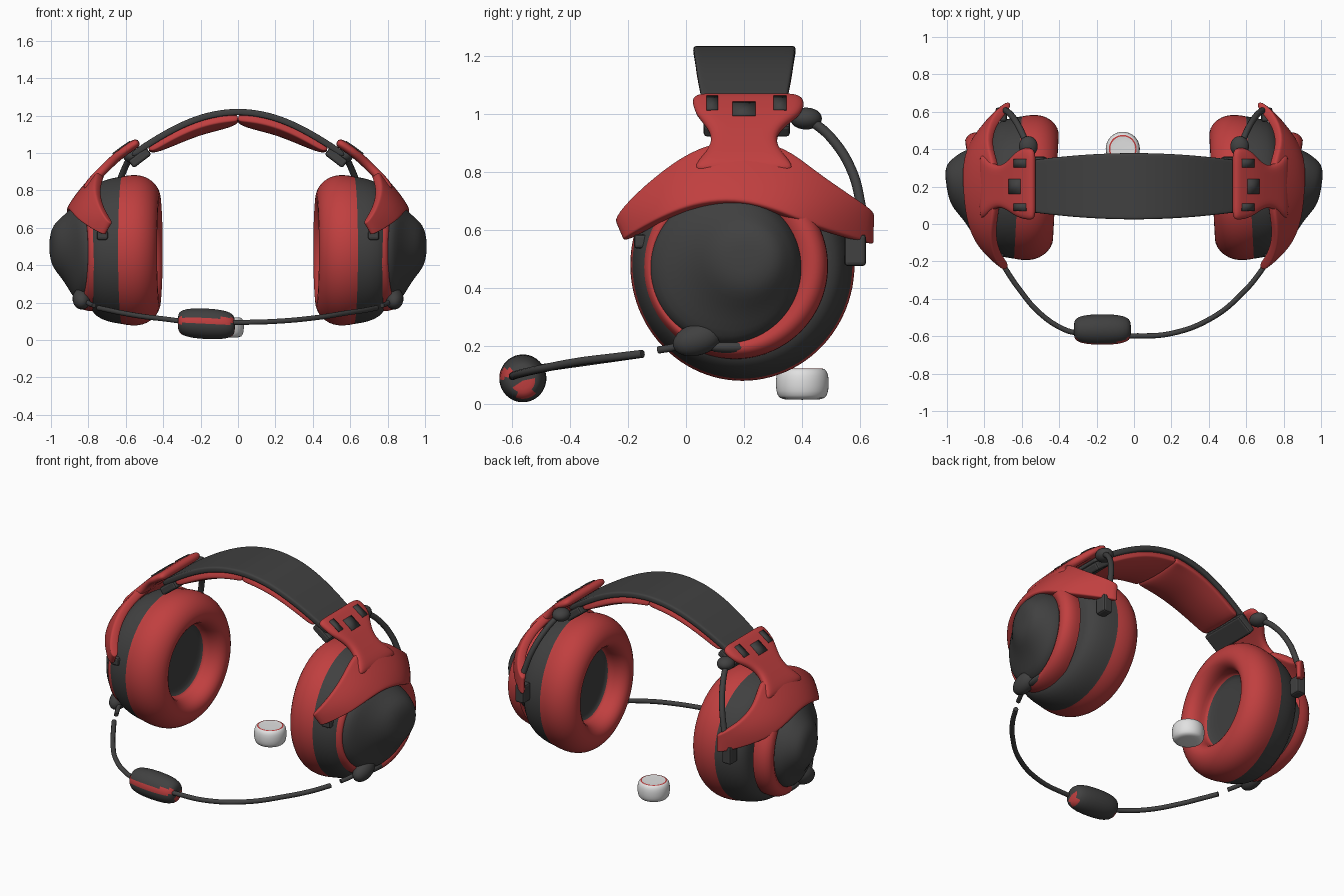
import bpy, bmesh, math
from mathutils import Matrix

if "Cube" in bpy.data.objects:
    bpy.data.objects.remove(bpy.data.objects["Cube"])


def material(name, rgb):
    m = bpy.data.materials.new(name)
    m.diffuse_color = (*rgb, 1)
    m.use_nodes = True
    m.node_tree.nodes["Principled BSDF"].inputs["Base Color"].default_value = m.diffuse_color
    return m


DARK = material("charcoal", (0.052, 0.052, 0.052))
RED = material("red", (0.53, 0.05, 0.05))
WHITE = material("off white", (0.75, 0.75, 0.75))
MATS = [DARK, RED, WHITE]


def finish(name, bm, mats, mirror=False, subsurf=0, thick=0, bevel=0):
    me = bpy.data.meshes.new(name)
    bmesh.ops.recalc_face_normals(bm, faces=bm.faces)
    for f in bm.faces:
        f.smooth = not bevel
    bm.to_mesh(me)
    bm.free()
    for m in mats:
        me.materials.append(m)
    ob = bpy.data.objects.new(name, me)
    bpy.context.collection.objects.link(ob)
    if thick:
        s = ob.modifiers.new("thickness", 'SOLIDIFY')
        s.thickness, s.offset = thick, 0
    if bevel:
        b = ob.modifiers.new("bevel", 'BEVEL')
        b.width, b.segments = bevel, 2
    if subsurf:
        s = ob.modifiers.new("smooth", 'SUBSURF')
        s.levels = s.render_levels = subsurf
    if mirror:
        ob.modifiers.new("mirror", 'MIRROR')
    return ob


def lathe(name, profile, n=40, yaw=0.0, mirror=True, subsurf=1, rule=None, squash=1.0):
    """Profile rows: x, radius, centre y, centre z, material index up to next row."""
    bm = bmesh.new()
    rings = []
    for x, r, cy, cz, _ in profile:
        ring = []
        for i in range(n):
            a = 2 * math.pi * i / n
            y = cy + squash * r * math.cos(a)
            ring.append(bm.verts.new((x - yaw * (y - 0.2), y, cz + r * math.sin(a))))
        rings.append(ring)
    for k in range(len(rings) - 1):
        for i in range(n):
            j = (i + 1) % n
            f = bm.faces.new((rings[k][i], rings[k][j], rings[k + 1][j], rings[k + 1][i]))
            f.material_index = profile[k][4]
            if rule and rule(f.calc_center_median()):
                f.material_index = 1
    bmesh.ops.remove_doubles(bm, verts=bm.verts, dist=0.0005)
    return finish(name, bm, MATS, mirror, subsurf)


def sheet(name, rows, mat, thick, mirror=True, subsurf=2):
    """Thick smooth sheet through rows of points."""
    bm = bmesh.new()
    v = [[bm.verts.new(p) for p in row] for row in rows]
    for a, b in zip(v, v[1:]):
        for i in range(len(a) - 1):
            bm.faces.new((a[i], a[i + 1], b[i + 1], b[i]))
    return finish(name, bm, [mat], mirror, subsurf, thick)


def tube(name, pts, r, mirror=False):
    cu = bpy.data.curves.new(name, 'CURVE')
    cu.dimensions, cu.bevel_depth, cu.bevel_resolution = '3D', r, 3
    cu.use_fill_caps = True
    sp = cu.splines.new('BEZIER')
    sp.bezier_points.add(len(pts) - 1)
    for bp, p in zip(sp.bezier_points, pts):
        bp.co = p
        bp.handle_left_type = bp.handle_right_type = 'AUTO'
    cu.materials.append(DARK)
    ob = bpy.data.objects.new(name, cu)
    bpy.context.collection.objects.link(ob)
    if mirror:
        ob.modifiers.new("mirror", 'MIRROR')


def box(name, loc, size, tilt=0.0, mat=DARK):
    bm = bmesh.new()
    m = Matrix.Translation(loc) @ Matrix.Rotation(tilt, 4, 'Y') @ Matrix.Diagonal((*size, 1))
    bmesh.ops.create_cube(bm, size=1, matrix=m)
    finish(name, bm, [mat], True, bevel=0.012)


def ball(name, loc, radii, tilt=0.0):
    bm = bmesh.new()
    m = Matrix.Translation(loc) @ Matrix.Rotation(tilt, 4, 'X') @ Matrix.Diagonal((*radii, 1))
    bmesh.ops.create_uvsphere(bm, u_segments=20, v_segments=12, radius=1, matrix=m)
    finish(name, bm, [DARK], True)


def interp(t, table):
    for (a, va), (b, vb) in zip(table, table[1:]):
        if t <= b:
            return va + (vb - va) * max(0, (t - a) / (b - a))
    return table[-1][1]


# Ear cup: inner disc, cushion and shell
C = (0.195, 0.48)
cup = [(0.545, 0, 0), (0.545, 0.16, 0), (0.54, 0.226, 1), (0.49, 0.22, 1), (0.445, 0.235, 1),
       (0.418, 0.265, 1), (0.415, 0.305, 1), (0.438, 0.355, 1), (0.485, 0.392, 1), (0.54, 0.406, 1),
       (0.6, 0.4, 1), (0.615, 0.395, 0), (0.66, 0.39, 0), (0.73, 0.372, 0), (0.78, 0.335, 0),
       (0.79, 0.28, 0), (0.78, 0, 0)]
lathe("ear_cup", [(x, r, *C, m) for x, r, m in cup], 48, 0.055, squash=0.965)

# Outer ring and dome cap, both leaning in towards the front
lathe("cup_ring", [(0.75, 0.32, 0.17, 0.475, 1), (0.80, 0.325, 0.17, 0.475, 1),
                   (0.85, 0.308, 0.165, 0.475, 1), (0.87, 0.275, 0.15, 0.47, 1),
                   (0.83, 0.235, 0.14, 0.47, 1)], 48, -0.18)
lathe("cup_dome", [(0.80, 0.268, 0.137, 0.468, 0), (0.855, 0.264, 0.137, 0.468, 0),
                   (0.885, 0.245, 0.142, 0.472, 0),
                   (0.91, 0.205, 0.17, 0.485, 0), (0.945, 0.16, 0.19, 0.495, 0),
                   (0.983, 0.12, 0.2, 0.5, 0), (1.0, 0.07, 0.2, 0.5, 0),
                   (1.002, 0, 0.2, 0.5, 0)], 48, -0.16)

# Yoke: stem up to the band, then two arms wrapping round the cup
DEPTH = [(0.55, 0.91), (0.66, 0.905), (0.72, 0.885), (0.78, 0.84), (0.85, 0.78), (0.92, 0.71),
         (0.98, 0.648), (1.02, 0.595), (1.065, 0.525)]
stem = [(1.063, 0.015, 0.405), (1.035, 0.02, 0.415), (1.0, 0.03, 0.40), (0.965, 0.065, 0.345),
        (0.92, 0.09, 0.31), (0.87, 0.075, 0.325), (0.8, 0.0, 0.40)]
sheet("yoke_stem", [[(interp(z, DEPTH), a + (b - a) * i / 4, z) for i in range(5)]
                    for z, a, b in stem], RED, 0.05)
top = [(-.24, .625), (-.19, .695), (-.07, .8), (.05, .88), (.2, .91), (.34, .88), (.44, .795),
       (.56, .715), (.65, .655)]
low = [(-.215, .56), (-.12, .615), (-.06, .645), (.03, .68), (.14, .695), (.25, .68), (.35, .645),
       (.47, .595), (.655, .545)]


def yoke_row(t):
    pts = [(a[0] + (b[0] - a[0]) * t, a[1] + (b[1] - a[1]) * t) for a, b in zip(top, low)]
    return [(interp(z, DEPTH) - 1.8 * abs(y - 0.2) ** 2.5, y, z) for y, z in pts]


sheet("yoke_arms", [yoke_row(t) for t in (0, 0.08, 0.35, 0.65, 0.92, 1)], RED, 0.05)

# Dark plates on the stem
for y, z, w in ((0.09, 1.025, 0.02), (0.2, 1.005, 0.04), (0.325, 1.025, 0.023)):
    rows = [[(interp(z + dz, DEPTH) + 0.02, y + dy, z + dz + 0.016) for dy in (-w, w)]
            for dz in (-0.026, -0.003, 0.02)]
    sheet("stem_plate", rows, DARK, 0.009, subsurf=0)

# Clips under the stem and on the arm tips
box("stem_bracket", (0.525, 0.21, 0.975), (0.12, 0.30, 0.05), 0.65)
ball("cable_socket", (0.565, 0.415, 0.985), (0.05, 0.055, 0.038))
box("rear_clip", (0.71, 0.585, 0.53), (0.06, 0.075, 0.11))
box("front_clip", (0.725, -0.15, 0.56), (0.06, 0.06, 0.05))
tube("side_cable", [(0.575, 0.43, 0.98), (0.605, 0.5, 0.92), (0.65, 0.575, 0.8),
                    (0.69, 0.61, 0.66)], 0.017, True)

# Headband with its two bulging inner pads
ARC = [(0, 1.222), (0.1, 1.213), (0.2, 1.19), (0.3, 1.15), (0.4, 1.097), (0.5, 1.035), (0.57, 0.985)]


def band_row(x, drop, hw, bulge=0.0):
    z = interp(abs(x), ARC)
    return [(x, 0.202 + hw * k, z - drop - bulge * (1 - k * k)) for k in (-1, -0.92, -0.4, 0.4, 0.92, 1)]


xs = [-0.57, -0.5, -0.4, -0.3, -0.2, -0.1, 0, 0.1, 0.2, 0.3, 0.4, 0.5, 0.57]
sheet("headband", [band_row(x, 0, 0.178 - 0.13 * x * x) for x in xs], DARK, 0.034, False)
pad = [(0.0, 0.005), (0.03, 0.03), (0.1, 0.048), (0.2, 0.05), (0.3, 0.048), (0.4, 0.035), (0.48, 0.005)]
sheet("headband_pad", [band_row(x, 0.03, 0.166 - 0.13 * x * x, b) for x, b in pad], RED, 0.045)

# Boom joints, boom arms and microphone
ball("boom_joint", (0.835, 0.04, 0.222), (0.05, 0.088, 0.055), 0.3)
ball("boom_joint_tail", (0.83, 0.16, 0.195), (0.03, 0.09, 0.022))
tube("boom_stub", [(0.77, -0.095, 0.185), (0.795, -0.04, 0.195), (0.82, 0.02, 0.215)], 0.013, True)
tube("boom_right", [(-0.05, -0.6, 0.093), (0.2, -0.585, 0.1), (0.42, -0.5, 0.12),
                    (0.58, -0.37, 0.145), (0.68, -0.25, 0.16), (0.74, -0.15, 0.172)], 0.014)
tube("boom_left", [(-0.3, -0.585, 0.1), (-0.37, -0.565, 0.11), (-0.5, -0.48, 0.125),
                   (-0.62, -0.34, 0.145), (-0.7, -0.22, 0.162), (-0.745, -0.15, 0.172)], 0.014)
mic = [(-0.322, 0), (-0.32, 0.045), (-0.305, 0.066), (-0.25, 0.08), (-0.17, 0.083),
       (-0.09, 0.08), (-0.035, 0.066), (-0.018, 0.045), (-0.016, 0)]
lathe("microphone", [(x, r, -0.564, 0.087 - 0.05 * (x + 0.17), 0) for x, r in mic], 32, mirror=False,
      rule=lambda c: (c.y < -0.6 and 0.088 < c.z < 0.122)
      or (abs(c.x + 0.17) > 0.14 and abs(c.y + 0.553) < 0.03 and c.z < 0.085))

# Loose round button behind, with a thin red rim
button = [(0.013, 0, 2), (0.013, 0.07, 2), (0.025, 0.087, 2), (0.06, 0.093, 2), (0.1, 0.091, 2),
          (0.115, 0.082, 2), (0.12, 0.075, 1), (0.121, 0.067, 2), (0.119, 0.06, 2), (0.119, 0, 2)]
ob = lathe("button", [(z, r, 0, 0, m) for z, r, m in button], 32, mirror=False)
ob.rotation_euler = (0, -math.pi / 2, 0)
ob.location = (-0.06, 0.402, 0)
